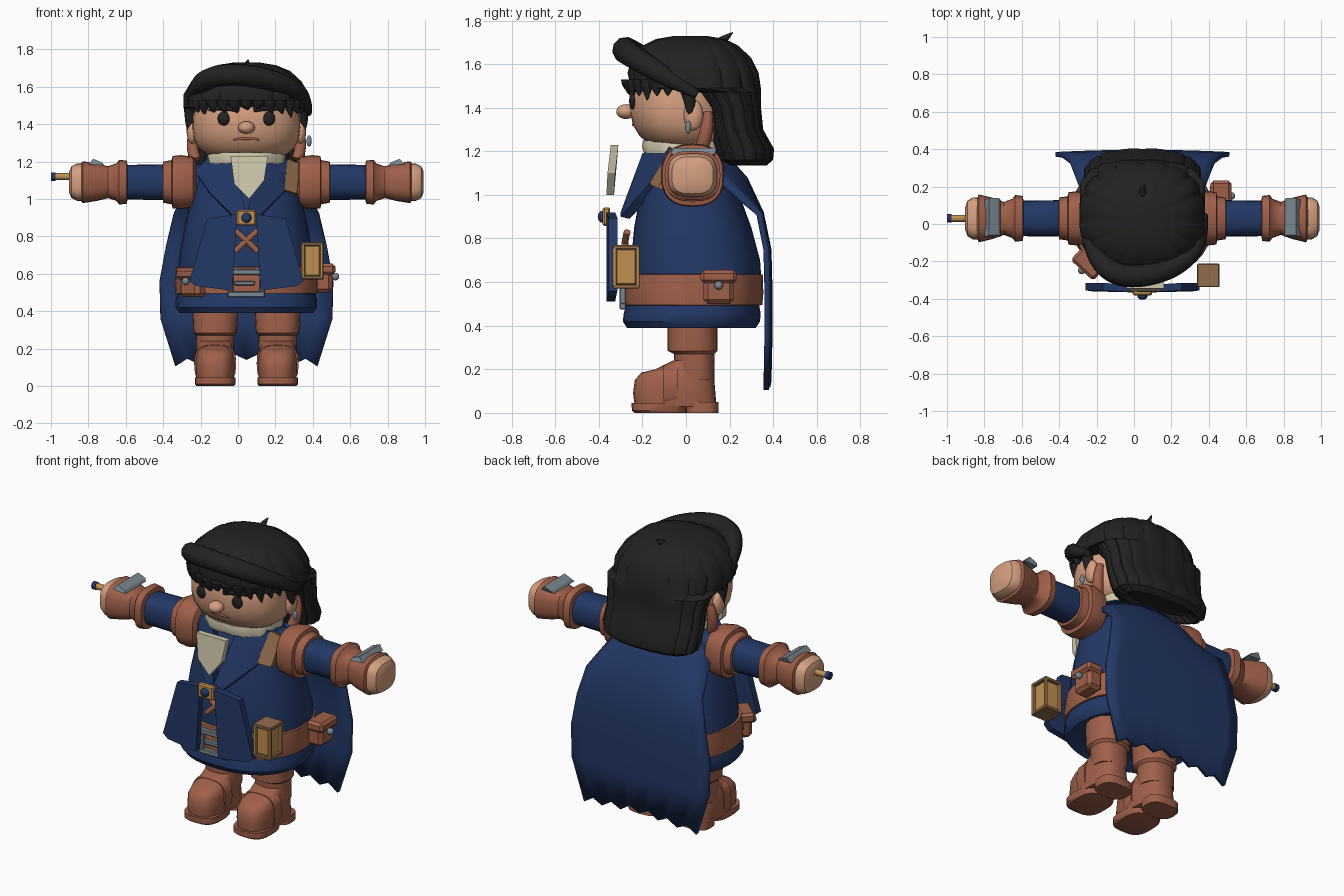
import bpy, bmesh, math
from mathutils import Vector, Matrix

if "Cube" in bpy.data.objects:
    bpy.data.objects.remove(bpy.data.objects["Cube"])

CX = 0.045  # body midline


def mat(name, r, g, b):
    m = bpy.data.materials.new(name)
    lin = [((c / 255 + 0.055) / 1.055) ** 2.4 for c in (r, g, b)]
    m.diffuse_color = (*lin, 1)
    m.use_nodes = True
    m.node_tree.nodes["Principled BSDF"].inputs["Base Color"].default_value = m.diffuse_color
    return m


NAVY = mat("navy cloth", 35, 56, 102)
LEATHER = mat("brown leather", 160, 96, 74)
SKIN = mat("skin", 214, 160, 128)
HAIR = mat("black hair", 34, 34, 35)
CREAM = mat("cream linen", 208, 200, 172)
GOLD = mat("brass", 192, 144, 82)
STEEL = mat("grey steel", 122, 136, 144)
WOOD = mat("tan wood", 145, 108, 76)


def finish(name, bm, m, angle=38):
    bmesh.ops.recalc_face_normals(bm, faces=bm.faces)
    me = bpy.data.meshes.new(name)
    bm.to_mesh(me)
    bm.free()
    me.materials.append(m)
    for p in me.polygons:
        p.use_smooth = True
    me.set_sharp_from_angle(angle=math.radians(angle))
    ob = bpy.data.objects.new(name, me)
    bpy.context.collection.objects.link(ob)
    return ob


def loft(name, rings, m, axis='z', n=32, p=2.3, lobes=0, amp=0.0):
    """Rings are (t, centre_u, centre_v, radius_u, radius_v) along one axis."""
    bm = bmesh.new()
    loops = []
    for t, cu, cv, ru, rv in rings:
        row = []
        for i in range(n):
            a = 2 * math.pi * i / n
            c, s = math.cos(a), math.sin(a)
            k = 1 - amp * (1 - abs(math.sin(a * lobes / 2))) ** 3 if lobes else 1
            u = cu + k * ru * math.copysign(abs(c) ** (2 / p), c)
            v = cv + k * rv * math.copysign(abs(s) ** (2 / p), s)
            row.append(bm.verts.new({'z': (u, v, t), 'x': (t, u, v), 'y': (u, t, v)}[axis]))
        loops.append(row)
    for a, b in zip(loops, loops[1:]):
        for i in range(n):
            bm.faces.new((a[i], a[(i + 1) % n], b[(i + 1) % n], b[i]))
    bm.faces.new(loops[0])
    bm.faces.new(loops[-1])
    return finish(name, bm, m)


def upright(name, rings, m, dx=0.0, **kw):
    """Rings are (z, y_front, y_back, half_width)."""
    return loft(name, [(z, CX + dx, (a + b) / 2, w, (b - a) / 2) for z, a, b, w in rings], m, **kw)


def box(name, c, size, m, rot=0.0, bevel=0.008):
    bm = bmesh.new()
    bmesh.ops.create_cube(bm, size=1)
    bmesh.ops.scale(bm, vec=size, verts=bm.verts)
    bmesh.ops.bevel(bm, geom=bm.edges[:], offset=bevel, segments=1, affect='EDGES')
    bmesh.ops.transform(bm, matrix=Matrix.Translation(c) @ Matrix.Rotation(rot, 4, 'Z'), verts=bm.verts)
    return finish(name, bm, m, 20)


def ball(name, c, r, m):
    bm = bmesh.new()
    bmesh.ops.create_uvsphere(bm, u_segments=16, v_segments=10, radius=1)
    bmesh.ops.transform(bm, matrix=Matrix.Translation(c) @ Matrix.Diagonal((*r, 1)), verts=bm.verts)
    return finish(name, bm, m)


def plate(name, pts, push, m):
    """Polygon extruded along the push vector."""
    bm = bmesh.new()
    f = bm.faces.new([bm.verts.new(p) for p in pts])
    ext = bmesh.ops.extrude_face_region(bm, geom=[f], use_keep_orig=True)
    bmesh.ops.translate(bm, vec=push, verts=[v for v in ext['geom'] if isinstance(v, bmesh.types.BMVert)])
    return finish(name, bm, m, 20)


def tube(name, pts, radii, m):
    cu = bpy.data.curves.new(name, 'CURVE')
    cu.dimensions = '3D'
    cu.bevel_depth, cu.bevel_resolution, cu.use_fill_caps = 1.0, 3, True
    sp = cu.splines.new('NURBS')
    sp.points.add(len(pts) - 1)
    for q, co, r in zip(sp.points, pts, radii):
        q.co, q.radius = (*co, 1), r
    sp.use_endpoint_u, sp.order_u, sp.resolution_u = True, 3, 6
    tmp = bpy.data.objects.new(name + "_path", cu)
    bpy.context.collection.objects.link(tmp)
    dg = bpy.context.evaluated_depsgraph_get()
    bm = bmesh.new()
    bm.from_mesh(bpy.data.meshes.new_from_object(tmp.evaluated_get(dg)))
    bpy.data.objects.remove(tmp)
    return finish(name, bm, m)


# Coat skirt, tunic and belt
upright("coat_skirt", [(.43, -.22, .28, .30), (.39, -.27, .32, .355), (.42, -.29, .34, .378),
                       (.46, -.285, .342, .378), (.52, -.265, .33, .36), (.62, -.25, .33, .35)], NAVY)
upright("belt", [(.49, -.25, .32, .35), (.495, -.282, .35, .378), (.55, -.285, .355, .382),
                 (.635, -.27, .352, .375), (.64, -.2, .3, .33)], LEATHER)
upright("tunic", [(.63, -.22, .3, .32), (.625, -.25, .345, .365), (.70, -.252, .34, .358), (.85, -.238, .30, .33),
                  (1.0, -.21, .245, .295), (1.12, -.185, .2, .26), (1.2, -.16, .17, .21), (1.24, -.12, .14, .15)], NAVY)
upright("neck_ruff", [(1.185, -.15, .16, .18), (1.19, -.195, .19, .215), (1.22, -.205, .2, .215), (1.25, -.2, .19, .205),
                      (1.25, -.15, .15, .16)], CREAM, lobes=24, amp=.04)

for s, side in ((-1, "left"), (1, "right")):
    def X(d):
        return CX + s * d

    # Collar lapels and front panels
    plate(f"{side}_lapel", [(X(0), -.30, .92), (X(.07), -.20, 1.19), (X(.2), -.08, 1.225), (X(.275), -.05, 1.15),
                            (X(.20), -.18, 1.04), (X(.06), -.30, .90)], (0, .04, -.01), NAVY)
    plate(f"{side}_front_panel", [(X(.05), -.325, .92), (X(.21), -.315, .895), (X(.305), -.315, .56),
                                  (X(.27), -.32, .535), (X(.075), -.325, .51)], (0, -.04, 0), NAVY)
    # Shoulder pad, sleeve, glove and fist
    def arm(part, rings, m, p=2.5):
        loft(f"{side}_{part}", [(X(d), .03, 1.09, a, b) for d, a, b in rings], m, 'x', 24, p)
    arm("shoulder_pad", [(.27, .10, .11), (.285, .13, .135), (.35, .145, .145), (.395, .14, .14), (.40, .118, .118),
                         (.445, .112, .11), (.45, .08, .08)], LEATHER)
    arm("sleeve", [(.2, .1, .1), (.66, .095, .092)], NAVY)
    arm("glove", [(.635, .09, .09), (.64, .12, .115), (.68, .125, .12), (.695, .105, .1), (.74, .088, .085),
                  (.80, .11, .1), (.875, .128, .112), (.885, .105, .1)], LEATHER, 2.8)
    arm("fist", [(.86, .11, .1), (.905, .113, .1), (.935, .095, .085), (.948, .06, .055)], SKIN, 3)
    plate(f"{side}_knuckle_plate", [(X(.76), -.07, 1.18), (X(.77), -.06, 1.195), (X(.82), -.06, 1.215),
                                    (X(.845), -.07, 1.185)], (0, .2, 0), STEEL)
    # Boot: cuff, foot, strap and sole
    d = s * .167
    upright(f"{side}_boot_shaft", [(.15, -.05, .13, .1), (.27, -.055, .13, .102), (.285, -.085, .145, .116),
                                   (.40, -.085, .145, .122), (.45, -.08, .14, .12)], LEATHER, d, n=24)
    upright(f"{side}_boot_foot", [(.03, -.235, .14, .1), (.09, -.243, .135, .105), (.15, -.235, .13, .103),
                                  (.185, -.205, .13, .095), (.20, -.14, .13, .09), (.24, -.06, .13, .09)],
            LEATHER, d, n=24, p=2.7)
    loft(f"{side}_boot_strap", [(y, CX + d, z, .112, .105) for y, z in ((-.105, .115), (-.04, .125))],
         LEATHER, 'y', 20, 3)
    upright(f"{side}_boot_sole", [(0, -.235, .0, .1), (.01, -.248, .0, .108), (.045, -.25, .01, .108)], LEATHER, d, n=24, p=3)
    upright(f"{side}_boot_heel", [(0, .0, .15, .1), (.05, .0, .15, .1)], LEATHER, d, n=24, p=3)
    # Eyes, brows, ears, sideburns and braid ties
    ball(f"{side}_eye", (X(.12), -.243, 1.43), (.034, .018, .038), HAIR)
    tube(f"{side}_brow", [(X(.04), -.262, 1.475), (X(.12), -.25, 1.495), (X(.2), -.205, 1.475)], [.012, .017, .006], HAIR)
    ball(f"{side}_ear", (X(.29), .035, 1.365), (.03, .045, .07), SKIN)
    tube(f"{side}_sideburn", [(X(.29), .0, 1.5), (X(.315), .03, 1.42), (X(.29), .015, 1.31)], [.035, .03, .004], HAIR)
    tube(f"{side}_braid_tie", [(X(.28), .1, 1.38), (X(.305), .1, 1.29), (X(.27), .07, 1.21)], [.02, .035, .03], LEATHER)

# Cravat, clasp, lacing
plate("cravat", [(CX - .085, -.31, 1.23), (CX + .115, -.31, 1.23), (CX + .095, -.325, 1.1), (CX + .015, -.33, 1.0),
                 (CX - .065, -.325, 1.08)], (0, -.035, 0), CREAM)
box("clasp", (CX, -.365, .90), (.105, .035, .085), GOLD)
ball("clasp_gem", (CX, -.385, .90), (.027, .02, .027), NAVY)
for s in (-1, 1):
    tube("lacing", [(CX - s * .06, -.27, .83), (CX, -.285, .78), (CX + s * .06, -.28, .72)], [.016] * 3, LEATHER)

# Belt buckle
for name, dx, dz, w, h in (("top", 0, .06, .2, .03), ("bottom", 0, -.06, .2, .03), ("left", -.085, 0, .03, .1),
                           ("right", .085, 0, .03, .1), ("prong", -.01, .0, .11, .025)):
    box("buckle_" + name, (CX + dx, -.29, .55 + dz), (w, .03, h), STEEL, bevel=.005)

# Belt pouches with flaps and studs
for name, c, rot in (("right_pouch", (.455, .15, .575), 1.57), ("left_pouch", (-.235, -.2, .55), -.75)):
    out = Vector((math.sin(rot), -math.cos(rot), 0))
    c = Vector(c)
    box(name, c, (.14, .10, .15), LEATHER, rot, .02)
    box(name + "_flap", c + out * .01 + Vector((0, 0, .05)), (.165, .11, .06), LEATHER, rot, .015)
    ball(name + "_stud", c + out * .066 + Vector((0, 0, .01)), (.02, .02, .02), STEEL)

# Lantern
L = Vector((.397, -.275, .67))
box("lantern_core", L, (.09, .1, .17), GOLD)
for dz in (-.09, .09):
    box("lantern_cap", L + Vector((0, 0, dz)), (.12, .125, .02), WOOD, bevel=.004)
for dx in (-1, 1):
    for dy in (-1, 1):
        box("lantern_post", L + Vector((dx * .05, dy * .053, 0)), (.018, .018, .18), GOLD, bevel=.003)

# Shoulder strap and wand held in the left fist
plate("shoulder_strap", [(CX + .20, -.17, 1.05), (CX + .27, -.13, 1.03), (CX + .285, -.05, 1.19), (CX + .22, -.07, 1.215)],
      (0, .03, -.01), WOOD)
loft("wand", [(-.985, .03, 1.12, .018, .018), (-.82, .03, 1.12, .018, .018)], GOLD, 'x', 12, 2)
loft("wand_tip", [(-1.0, .03, 1.12, .023, .023), (-.975, .03, 1.12, .023, .023)], NAVY, 'x', 12, 2)

# Head, nose and mouth
upright("head", [(1.21, -.11, .13, .15), (1.235, -.17, .16, .21), (1.27, -.213, .19, .255), (1.32, -.243, .2, .28),
                 (1.38, -.257, .2, .288), (1.45, -.26, .2, .285), (1.54, -.24, .2, .27), (1.6, -.2, .18, .2)], SKIN)
ball("nose", (CX, -.275, 1.382), (.045, .045, .034), SKIN)
tube("mouth", [(CX - .07, -.234, 1.318), (CX, -.25, 1.328), (CX + .07, -.234, 1.318)], [.005, .009, .005], LEATHER)
ball("earring", (CX + .335, .01, 1.31), (.014, .014, .03), STEEL)

# Hair mass, swept roll, fringe tips and stray tuft
upright("hair", [(1.17, .2, .33, .2), (1.135, .19, .37, .25), (1.16, .14, .40, .30), (1.21, .12, .405, .315),
                 (1.3, .10, .355, .315), (1.4, .08, .345, .32), (1.47, .02, .345, .335), (1.49, -.255, .345, .338),
                 (1.56, -.27, .335, .338), (1.63, -.25, .30, .295), (1.685, -.2, .24, .235), (1.715, -.14, .18, .16),
                 (1.73, -.05, .09, .07)], HAIR, n=96, lobes=16, amp=.035)
tube("hair_roll", [(.375, .05, 1.46), (.36, -.09, 1.54), (.25, -.22, 1.62), (.05, -.285, 1.665), (-.12, -.27, 1.665),
                   (-.23, -.14, 1.60), (-.27, .05, 1.47)], [.02, .045, .055, .06, .06, .05, .02], HAIR)
for i in range(13):
    a = math.radians(-165 + 150 * i / 12)
    x, y = CX + .295 * math.cos(a), -.02 + .245 * math.sin(a)
    tip = 1.435 if i in (2, 5, 10) else 1.455
    if 4 < i < 8:
        tip += .025
    tube("fringe_tip", [(x, y, 1.53), (x, y, 1.49), (x + .015, y, tip)], [.035, .03, .002], HAIR)
tube("hair_tuft", [(CX, .15, 1.69), (CX, .18, 1.72), (CX + .01, .215, 1.745)], [.03, .018, .002], HAIR)

# Cape: widening sheet from the shoulders with a jagged hem
rows = [(1.17, .19, .24), (1.08, .27, .32), (.92, .345, .39), (.75, .38, .43), (.56, .385, .465), (.36, .385, .46), (.14, .38, .38)]
bm = bmesh.new()
N = 12
grid = []
for k, (z, y, w) in enumerate(rows):
    last = k == len(rows) - 1
    line = []
    for i in range(N + 1):
        t = 2 * i / N - 1
        jag = (.035 * (i % 2) - .035 * abs(t)) if last else 0
        side = .12 * abs(t) ** 3 if k < 2 else 0
        line.append(bm.verts.new((CX + w * t, y + .012 * (1 - t * t) - side, z + jag)))
    grid.append(line)
for a, b in zip(grid, grid[1:]):
    for i in range(N):
        bm.faces.new((a[i], a[i + 1], b[i + 1], b[i]))
cape = finish("cape", bm, NAVY)
cape.modifiers.new("thickness", 'SOLIDIFY').thickness = .025
